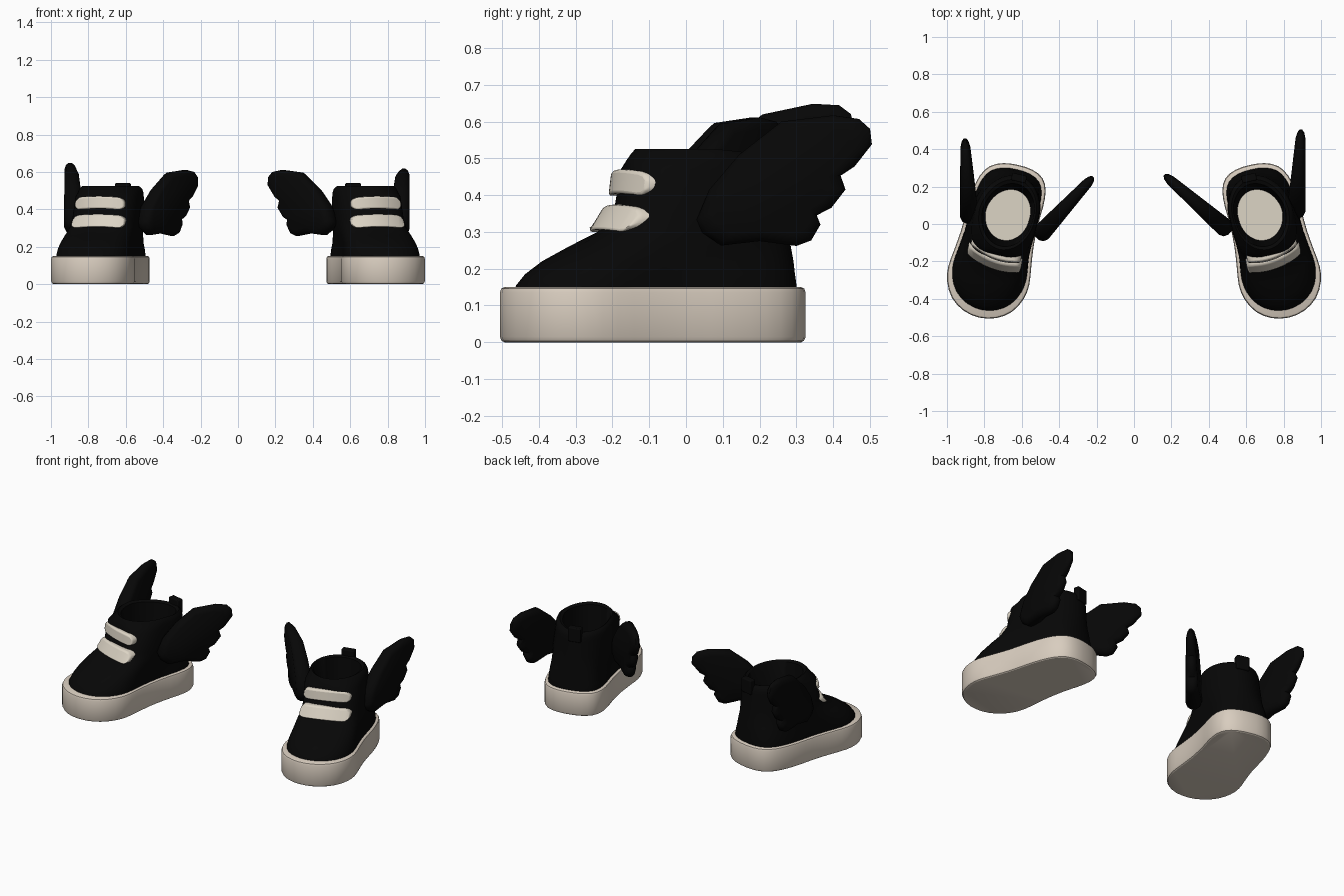
import bpy, bmesh, math
from mathutils import Vector

cube = bpy.data.objects.get("Cube")
if cube:
    bpy.data.objects.remove(cube, do_unlink=True)


def material(name, rgb):
    m = bpy.data.materials.new(name)
    m.use_nodes = True
    m.diffuse_color = (*rgb, 1)
    m.node_tree.nodes["Principled BSDF"].inputs["Base Color"].default_value = (*rgb, 1)
    return m


BLACK = material("black fabric", (0.002, 0.002, 0.002))
CREAM = material("cream rubber", (0.69, 0.61, 0.52))
PALE = material("pale cream lining", (0.72, 0.66, 0.56))
YAW = math.radians(13)


def place(side, s, f, z):
    """Shoe space (sideways, forward, up) to world; toes turn outward."""
    x = 0.70 + s * math.cos(YAW) + f * math.sin(YAW)
    y = 0.055 + s * math.sin(YAW) - f * math.cos(YAW)
    return Vector((side * x, y, z))


def loft(name, rings, mat, angle=40, bevel=0):
    """Skin a list of equal closed rings and cap both ends."""
    bm = bmesh.new()
    rows = [[bm.verts.new(p) for p in r] for r in rings]
    n = len(rows[0])
    for a, b in zip(rows, rows[1:]):
        for i in range(n):
            j = (i + 1) % n
            bm.faces.new((a[i], a[j], b[j], b[i]))
    bm.faces.new(rows[0])
    bm.faces.new(rows[-1])
    bmesh.ops.recalc_face_normals(bm, faces=bm.faces)
    me = bpy.data.meshes.new(name)
    bm.to_mesh(me)
    bm.free()
    me.materials.append(mat)
    ob = bpy.data.objects.new(name, me)
    bpy.context.collection.objects.link(ob)
    if bevel:
        mod = ob.modifiers.new("soft edges", "BEVEL")
        mod.width, mod.segments = bevel, 3
    bpy.ops.object.select_all(action="DESELECT")
    ob.select_set(True)
    bpy.context.view_layer.objects.active = ob
    bpy.ops.object.shade_smooth_by_angle(angle=math.radians(angle))


# Half outline of the footprint, heel to toe: (forward, half width)
FOOT = [(-.272, 0), (-.264, .08), (-.232, .145), (-.17, .181), (-.08, .194), (.03, .195),
        (.14, .199), (.25, .212), (.34, .222), (.42, .21), (.5, .165), (.552, .09), (.57, 0)]


def smooth_half():
    """Insert a curved midpoint between the footprint points."""
    pts = [(FOOT[1][0], -FOOT[1][1])] + FOOT + [(FOOT[-2][0], -FOOT[-2][1])]
    out = []
    for i in range(1, len(pts) - 2):
        a, b, c, d = (Vector(p) for p in pts[i - 1:i + 3])
        out += [b, (9 * (b + c) - a - d) / 16]
    return out + [Vector(FOOT[-1])]


HALF = smooth_half()


def ring(side, z, back, front, width, blend=0.0, shift=0.0):
    """Closed section between the footprint (blend 0) and a rounded oval (blend 1)."""
    half = []
    n = len(HALF) - 1
    for i, (f, w) in enumerate(HALF):
        t = math.pi * i / n
        foot = Vector((w / .222 * width, f / .57 * front if f > 0 else f / .272 * back))
        c, s = -math.cos(t), max(0.0, math.sin(t))
        p = 0.62 if c > 0 and front > back else 1
        oval = Vector((s ** p * width, abs(c) ** p * math.copysign(1, c) * (front if c > 0 else back)))
        half.append(foot.lerp(oval, blend))
    both = [(q.x, q.y) for q in half] + [(-q.x, q.y) for q in half[-2:0:-1]]
    # The heel leans inward and the collar dips toward the back
    dip = 0.1 if z > .45 else 0
    return [place(side, s + shift - .08 * max(0, -f), f, z - dip * max(0, -f)) for s, f in both]


def strap(name, side, z_low, z_high, f_low, f_high, reach):
    """Flat band bowed across the instep, its outer end pulled back."""
    rings = []
    for k in range(17):
        u = -1 + k / 8
        s, bow, drop = u * reach - .008, .03 * u * u + .018 * u, .01 * u * u
        trim = .02 * (max(0, abs(u) - .8) / .2) ** 2
        rings.append([place(side, s, f - bow - d, z - drop) for f, d, z in (
            (f_low, 0, z_low + trim), (f_high, 0, z_high - trim),
            (f_high, .045, z_high - trim), (f_low, .045, z_low + trim))])
    loft(name, rings, PALE, 50, .009)


# Wing silhouette: (distance from root, height), three feather tips at the back
WING = [(0, .333), (.015, .298), (.066, .263), (.17, .275), (.27, .262), (.31, .277), (.335, .32),
        (.325, .345), (.365, .366), (.403, .415), (.39, .453), (.428, .478), (.475, .538),
        (.47, .58), (.44, .607), (.37, .617), (.23, .6), (.115, .51), (.034, .415)]


def wing(name, root, tip, pitch=0):
    root, tip = Vector(root), Vector(tip)
    along = (tip - root).normalized()
    across = Vector((-along.y, along.x))
    stretch = (tip - root).length / WING[12][0]
    pr = math.radians(pitch)
    rings = []
    for offset, scale in ((-1, .82), (-.75, .94), (-.3, 1), (.3, 1), (.75, .94), (1, .82)):
        r = []
        for u, z in WING:
            u, z = .22 + (u - .22) * scale, .44 + (z - .44) * scale
            thick = .052 - .06 * u
            du, dz = u * stretch, z - .35
            u2 = du * math.cos(pr) - dz * math.sin(pr)
            z2 = .35 + du * math.sin(pr) + dz * math.cos(pr)
            q = root + along * u2 + across * (offset * thick)
            r.append(Vector((q.x, q.y, z2)))
        rings.append(r)
    loft(name, rings, BLACK, 50)


for side, tag in ((1, "left"), (-1, "right")):
    # Thick sole with softened edges
    loft(tag + "_sole", [ring(side, z, .272 - i, .57 - i, .222 - i) for z, i in (
        (0, .012), (.004, .005), (.015, 0), (.135, 0), (.146, .004), (.15, .012))], CREAM, 28)

    # Upper: toe box rising into the ankle collar, then down the inside
    loft(tag + "_upper", [ring(side, *r) for r in (
        (.14, .247, .53, .2, 0, 0), (.155, .247, .525, .2, 0, 0),
        (.185, .243, .5, .197, .05, 0), (.22, .24, .452, .192, .2, 0),
        (.26, .235, .375, .188, .45, -.004), (.30, .23, .29, .184, .8, -.008),
        (.35, .225, .243, .18, 1, -.012), (.47, .217, .222, .171, 1, -.018),
        (.495, .215, .215, .169, 1, -.018), (.515, .207, .2, .162, 1, -.02),
        (.525, .193, .19, .15, 1, -.022),
        (.515, .172, .172, .136, 1, -.025), (.2, .138, .138, .118, 1, -.025))], BLACK, 50)

    # Insole at the bottom of the opening
    loft(tag + "_insole", [ring(side, z, .139, .139, .119, 1, -.025) for z in (.198, .205)], PALE)

    # Two straps across the instep
    strap(tag + "_upper_strap", side, .404, .47, .25, .242, .14)
    strap(tag + "_lower_strap", side, .306, .374, .303, .262, .15)

    # Pull tab at the heel
    loft(tag + "_heel_tab", [[place(side, s, f, z) for s, f in (
        (-.08, -.225), (0, -.225), (0, -.185), (-.08, -.185))] for z in (.45, .54)], BLACK, 40, .006)

# Wings on both flanks of each shoe
wing("left_outer_wing", (.865, .03), (.893, .505))
wing("left_inner_wing", (.515, -.045), (.165, .26), -1)
wing("right_outer_wing", (-.878, 0), (-.905, .475), 5)
wing("right_inner_wing", (-.52, -.075), (-.22, .25), -1)
